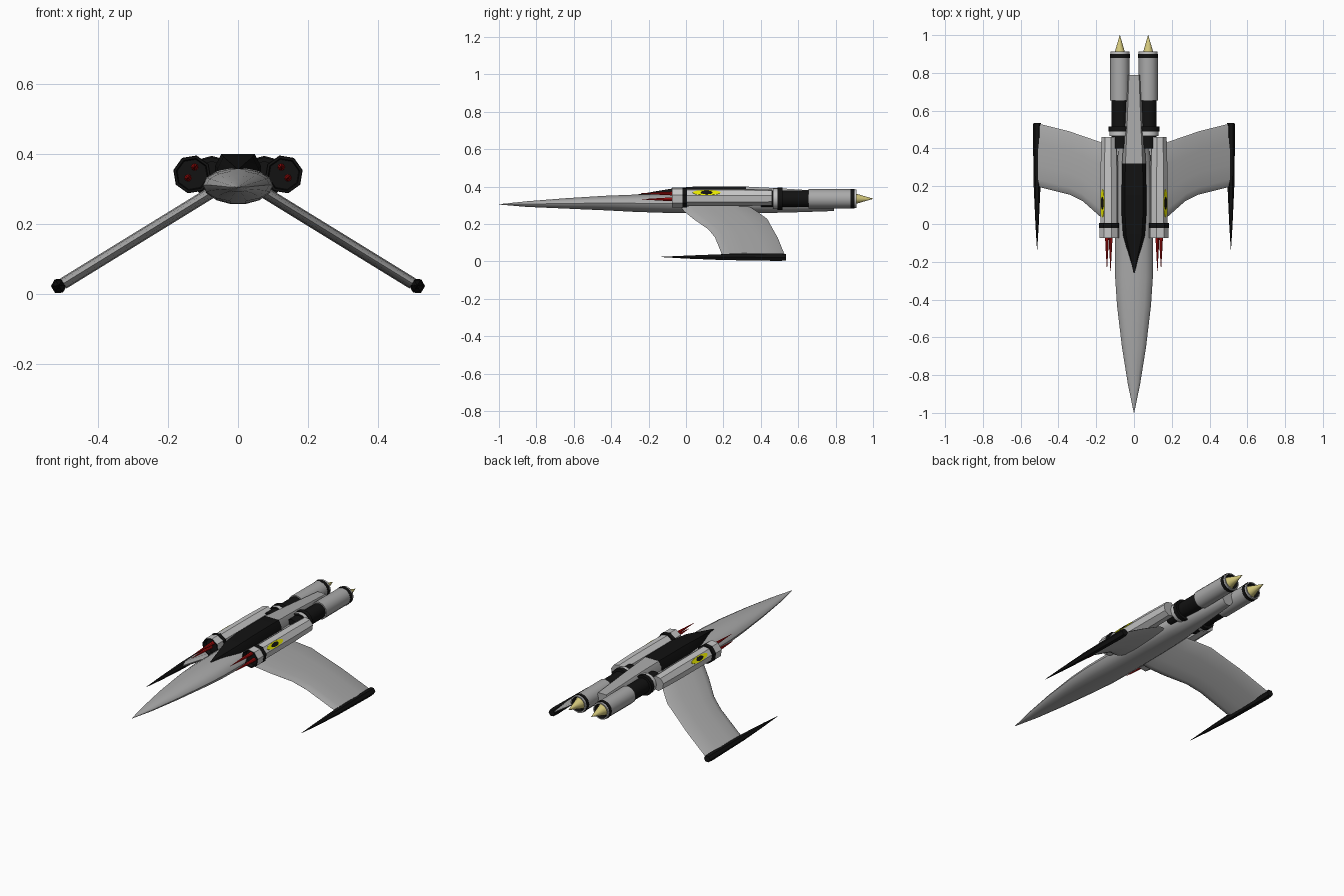
import bpy, bmesh, math

if "Cube" in bpy.data.objects:
    bpy.data.objects.remove(bpy.data.objects["Cube"])

# ---- flat colours
COLS = {
    "hull_grey": (0.40, 0.40, 0.40), "light_grey": (0.56, 0.56, 0.56),
    "black": (0.006, 0.006, 0.006), "red": (0.50, 0.005, 0.005),
    "pale_yellow": (0.66, 0.58, 0.20), "bright_yellow": (0.80, 0.80, 0.0),
}
MATS = {}
for n, c in COLS.items():
    m = bpy.data.materials.new(n)
    m.diffuse_color = (*c, 1)
    m.use_nodes = True
    m.node_tree.nodes["Principled BSDF"].inputs["Base Color"].default_value = m.diffuse_color
    MATS[n] = m


def loft(name, rings, cols, caps=(None, None), smooth=30):
    """Skin rings of points; cols gives one colour, or one per band."""
    bands = len(rings) - 1
    if isinstance(cols, str):
        cols = [cols] * bands
    caps = (caps[0] or cols[0], caps[1] or cols[-1])
    used = list(dict.fromkeys(list(cols) + list(caps)))
    bm = bmesh.new()
    vr = [[bm.verts.new(p) for p in r] for r in rings]
    k = len(rings[0])
    for b in range(bands):
        for i in range(k):
            j = (i + 1) % k
            f = bm.faces.new((vr[b][i], vr[b][j], vr[b + 1][j], vr[b + 1][i]))
            f.material_index = used.index(cols[b])
    for r, c in ((vr[0], caps[0]), (vr[-1], caps[1])):
        bm.faces.new(r).material_index = used.index(c)
    bmesh.ops.recalc_face_normals(bm, faces=bm.faces[:])
    me = bpy.data.meshes.new(name)
    bm.to_mesh(me)
    bm.free()
    for c in used:
        me.materials.append(MATS[c])
    ob = bpy.data.objects.new(name, me)
    bpy.context.collection.objects.link(ob)
    if smooth:
        bpy.ops.object.select_all(action='DESELECT')
        ob.select_set(True)
        bpy.context.view_layer.objects.active = ob
        bpy.ops.object.shade_smooth_by_angle(angle=math.radians(smooth))
    return ob


def ring(x, y, z, rx, rz, n, rot=0.0, s=1):
    """Ellipse across the length axis; s mirrors it in x."""
    return [(s * (x + rx * math.cos(rot + math.tau * i / n)), y,
             z + rz * math.sin(rot + math.tau * i / n)) for i in range(n)]


def lathe(name, x, z, prof, cols, n, rot=0.0, s=1, caps=(None, None), smooth=30):
    return loft(name, [ring(x, y, z, r, r, n, rot, s) for y, r in prof],
                cols, caps, smooth)


# ---- fuselage: y, half width, bottom z, top z
BODY = [(-1.0, .001, .304, .306), (-.85, .032, .291, .322), (-.65, .064, .282, .338),
        (-.43, .09, .272, .352), (-.28, .10, .264, .358), (-.1, .10, .258, .362),
        (.15, .098, .256, .364), (.35, .088, .256, .366), (.55, .063, .260, .366),
        (.79, .037, .268, .366)]
loft("fuselage", [ring(0, y, (b + t) / 2, w, (t - b) / 2, 14) for y, w, b, t in BODY],
     "hull_grey", smooth=45)

# ---- canopy and dorsal spine: y, half width, top z
def trapezoid(y, w, t, base=.33):
    return [(-w, y, base), (-w, y, base + (t - base) * .5), (-w * .72, y, t),
            (w * .72, y, t), (w, y, base + (t - base) * .5), (w, y, base)]


loft("canopy", [trapezoid(*p) for p in ((-.26, .004, .358), (-.16, .03, .375),
     (-.06, .058, .392), (.06, .066, .401), (.32, .064, .401))], "black")
loft("dorsal_spine", [trapezoid(*p) for p in ((.32, .063, .400), (.5, .052, .391),
     (.79, .037, .372))], "hull_grey")

# ---- wing planform: x, leading edge y, trailing edge y
PLAN = [(.06, -.04, .33), (.12, -.005, .385), (.18, .04, .435), (.27, .12, .465),
        (.34, .155, .49), (.50, .195, .53)]
# airfoil: chord fraction, half thickness
FOIL = [(0, 0), (.03, .008), (.12, .014), (.35, .017), (.7, .012), (.96, .005), (1, 0),
        (.96, -.005), (.7, -.012), (.35, -.017), (.12, -.014), (.03, -.008)]


def wing_section(x, le, te, s):
    z = .288 - .615 * (x - .08)
    return [(s * (x + h * .52), le + (te - le) * f, z + h * .85) for f, h in FOIL]


POD = (.131, .342)       # weapon pod axis
ROT = math.radians(13)
ENG = (.075, .335)       # engine axis

for s, side in ((1, "right"), (-1, "left")):
    loft(side + "_wing", [wing_section(*p, s) for p in PLAN], "hull_grey", smooth=40)

    # wingtip spike
    tip = [(-.135, .0008, .024), (.0, .009, .023), (.2, .018, .023), (.5, .0225, .0225),
           (.535, .02, .0225)]
    loft(side + "_wingtip_spike", [ring(.513, y, z, r, r, 6, math.pi / 6 + .5, s)
         for y, r, z in tip], "black", smooth=25)

    # weapon pod: dark muzzle, collar, black band, long housing
    lathe(side + "_weapon_pod", *POD,
          [(-.05, .044), (-.075, .047), (-.075, .054), (-.02, .054), (-.02, .0555),
           (.005, .0555), (.005, .047), (.30, .047), (.46, .043)],
          ["black", "black", "light_grey", "black", "black", "black",
           "light_grey", "light_grey"], 8, ROT, s, ("black", "hull_grey"))

    # red barrels
    for k, (x, z, y) in enumerate(((.124, .363, -.25), (.143, .332, -.235))):
        lathe(f"{side}_barrel_{k + 1}", x, z,
              [(-.05, .0105), (-.11, .0085), (-.16, .0055), (y, .0008)], "red", 8, 0, s)

    # painted badge on the upper outer facet: yellow oval with dark middle
    a = ROT + math.pi / 8
    nx, nz = math.cos(a), math.sin(a)
    for name, ry, rt, d, col in (("oval", .075, .0165, .0455, "bright_yellow"),
                                 ("centre", .032, .012, .0465, "black")):
        loft(f"{side}_badge_{name}",
             [[(s * (POD[0] + nx * e - nz * rt * math.sin(q)), .11 + ry * math.cos(q),
                POD[1] + nz * e + nx * rt * math.sin(q))
               for q in (math.tau * i / 16 for i in range(16))] for e in (.042, d)],
             col, smooth=0)

    # engine: collar, black flange, black neck, grey tube, black and grey end rings
    lathe(side + "_engine", *ENG,
          [(.40, .045), (.465, .045), (.465, .056), (.49, .056), (.49, .06), (.515, .06),
           (.515, .045), (.655, .045), (.655, .052), (.88, .051), (.88, .053), (.90, .053),
           (.90, .05), (.912, .05), (.912, .043), (.882, .041)],
          ["black", "black", "light_grey", "black", "black", "black", "black", "hull_grey",
           "hull_grey", "black", "black", "black", "light_grey", "light_grey", "black"],
          12, 0, s, ("black", "black"), 35)
    lathe(side + "_exhaust_cone", *ENG, [(.88, .036), (.92, .024), (1.0, .0008)],
          "pale_yellow", 12, 0, s, smooth=35)
